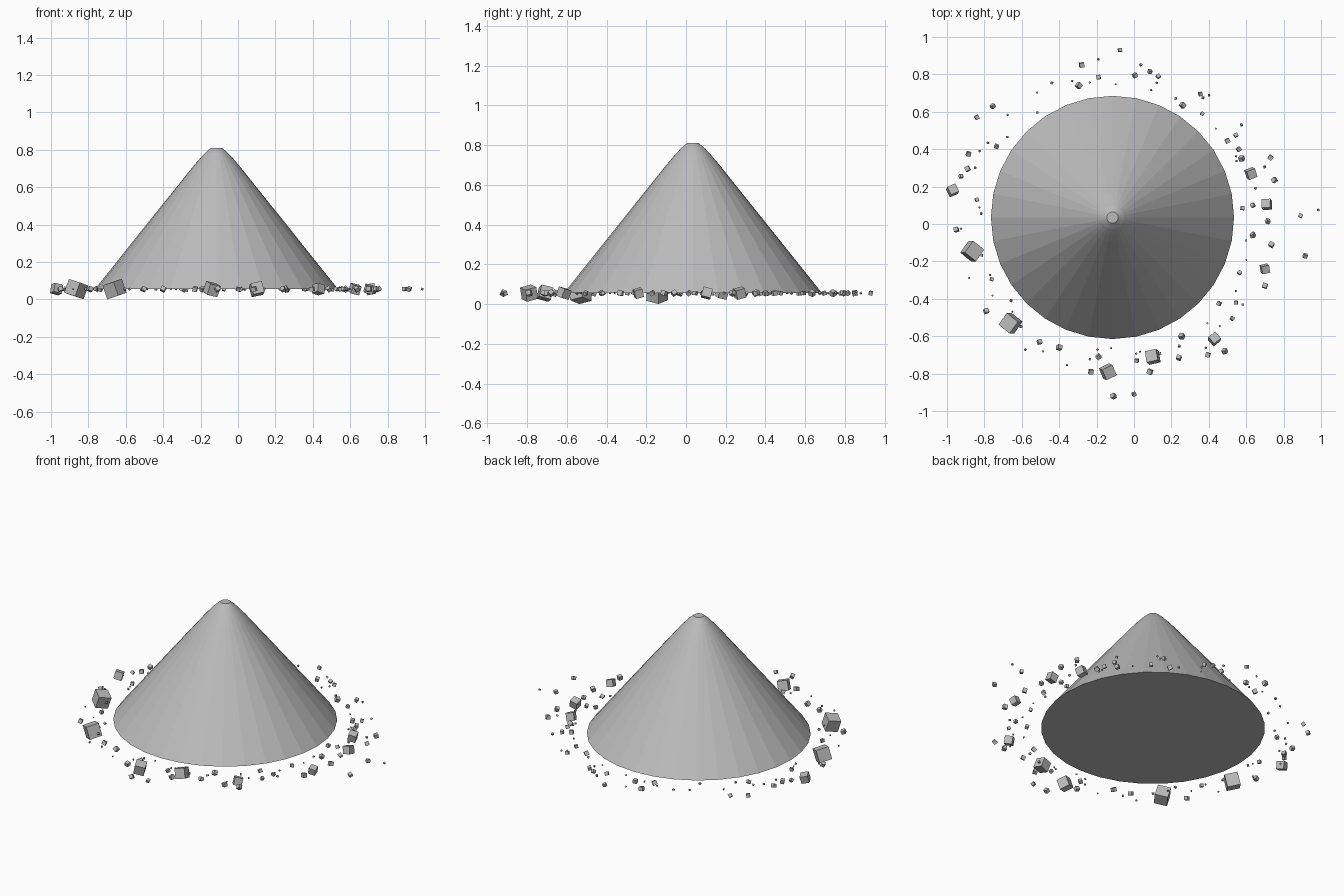
import bpy
import math
import random
from mathutils import Euler, Matrix, Vector
import bmesh

random.seed(7)
GROUND = 0.055                        # level on which the scattered rocks are centred
CENTRE = Vector((-0.115, 0.035, 0))   # axis of the mound
SIDES = 32

default_cube = bpy.data.objects.get("Cube")
if default_cube:
    bpy.data.objects.remove(default_cube, do_unlink=True)


def make_material(name, colour):
    material = bpy.data.materials.new(name)
    material.use_nodes = True
    material.diffuse_color = colour
    material.node_tree.nodes["Principled BSDF"].inputs["Base Color"].default_value = colour
    return material


stone_grey = make_material("stone grey", (0.5, 0.5, 0.5, 1))


def finish(bm, name):
    """Turn the bmesh into a flat shaded object with the stone material."""
    bmesh.ops.recalc_face_normals(bm, faces=bm.faces)
    mesh = bpy.data.meshes.new(name)
    bm.to_mesh(mesh)
    bm.free()
    mesh.materials.append(stone_grey)
    obj = bpy.data.objects.new(name, mesh)
    bpy.context.collection.objects.link(obj)
    return obj


def make_mound(profile):
    """Stack rings of the (radius, height) profile and cap both ends."""
    bm = bmesh.new()
    rings = []
    for radius, height in profile:
        ring = []
        for side in range(SIDES):
            angle = math.tau * side / SIDES
            offset = Vector((radius * math.cos(angle), radius * math.sin(angle), height))
            ring.append(bm.verts.new(CENTRE + offset))
        rings.append(ring)
    for lower, upper in zip(rings, rings[1:]):
        for side in range(SIDES):
            after = (side + 1) % SIDES
            bm.faces.new((lower[side], lower[after], upper[after], upper[side]))
    bm.faces.new(rings[0][::-1])
    bm.faces.new(rings[-1])
    return finish(bm, "mound")


def add_rock(bm, x, y, size, tilt):
    """Add one tilted cube, turned at random about the vertical."""
    turn = Euler((tilt, tilt * 0.8, random.uniform(0, math.tau))).to_matrix().to_4x4()
    place = Matrix.Translation((x, y, GROUND)) @ turn
    bmesh.ops.create_cube(bm, size=size, matrix=place)


# Mound: straight slopes that round off into a small flat summit
make_mound([(0.65, GROUND), (0.36, 0.418), (0.13, 0.705),
            (0.095, 0.746), (0.062, 0.782), (0.03, 0.81)])

# Large rocks: x, y, edge length
large_rocks = [
    (-0.97, 0.18, 0.048), (-0.865, -0.145, 0.078), (-0.66, -0.53, 0.078),
    (-0.14, -0.79, 0.062), (0.1, -0.71, 0.062), (0.43, -0.615, 0.048),
    (0.625, 0.27, 0.048), (0.71, 0.105, 0.048), (0.7, -0.24, 0.042),
]
bm = bmesh.new()
for x, y, size in large_rocks:
    add_rock(bm, x, y, size, 0.26)
finish(bm, "large_rocks")

# Small rocks: x, y
small_rocks = [
    (-0.84, 0.57), (-0.755, 0.63), (-0.735, 0.415), (-0.885, 0.375), (-0.925, 0.255),
    (-0.84, 0.13), (-0.89, 0.295), (-0.95, -0.03), (-0.76, -0.295), (-0.79, -0.465),
    (-0.505, -0.63), (-0.4, -0.66), (-0.19, -0.71), (-0.23, -0.79), (0.015, -0.73),
    (0, -0.91), (-0.11, -0.92), (0.085, -0.79), (0.24, -0.715), (0.255, -0.6),
    (0.395, -0.7), (0.485, -0.68), (0.455, -0.425), (0.525, -0.505), (0.545, -0.42),
    (0.565, -0.26), (0.7, -0.33), (0.635, -0.06), (0.735, -0.11), (0.715, 0.015),
    (0.58, 0.085), (0.635, 0.1), (0.89, 0.045), (0.915, -0.17), (0.75, 0.235),
    (0.73, 0.355), (0.575, 0.35), (0.56, 0.4), (0.5, 0.445), (0.545, 0.475),
    (0.365, 0.59), (0.355, 0.695), (0.26, 0.635), (0.13, 0.79), (0.085, 0.815),
    (0.005, 0.795), (-0.075, 0.93), (-0.28, 0.85), (-0.295, 0.74), (-0.19, 0.785),
]
bm = bmesh.new()
for x, y in small_rocks:
    add_rock(bm, x, y, random.uniform(0.018, 0.026), random.uniform(0.1, 0.7))
finish(bm, "small_rocks")

# Pebbles: a loose ring around the foot, with one outlier on the left
bm = bmesh.new()
add_rock(bm, 0.985, 0.075, 0.01, 0.4)
for step in range(55):
    angle = math.tau * (step + random.random()) / 55
    reach = random.uniform(0.69, 0.86)
    add_rock(bm, CENTRE.x + reach * math.cos(angle), CENTRE.y + reach * math.sin(angle),
             random.uniform(0.007, 0.012), random.uniform(0.1, 0.7))
finish(bm, "pebbles")
